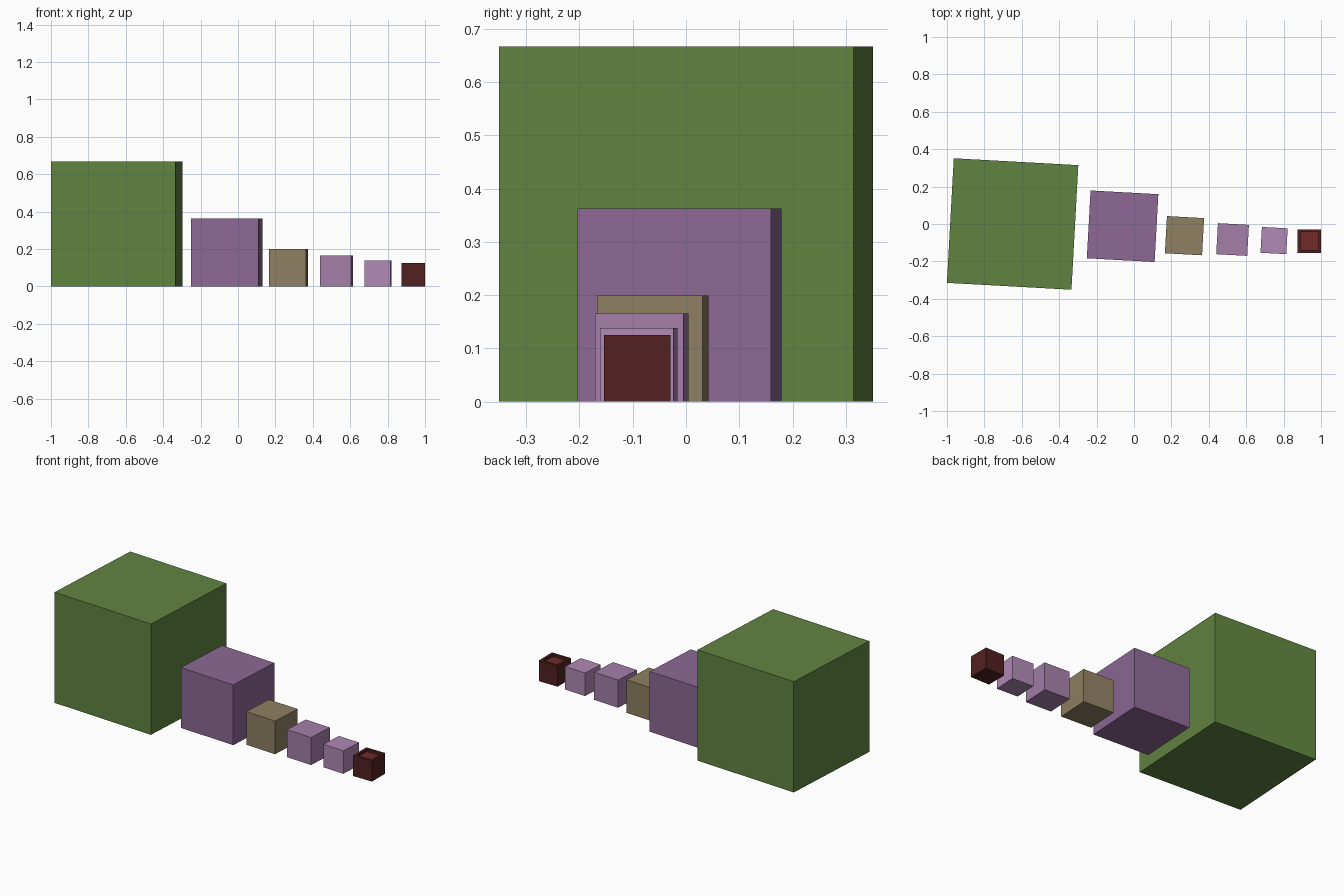
import bpy, bmesh, math
from mathutils import Matrix

if "Cube" in bpy.data.objects:
    bpy.data.objects.remove(bpy.data.objects["Cube"])


def material(name, rgb):
    # 8-bit display colour to linear
    lin = [((c / 255 + 0.055) / 1.055) ** 2.4 for c in rgb]
    m = bpy.data.materials.new(name)
    m.diffuse_color = (*lin, 1)
    m.use_nodes = True
    m.node_tree.nodes["Principled BSDF"].inputs["Base Color"].default_value = m.diffuse_color
    return m


def cube(name, size, x, y, angle, mats, recess=None):
    bm = bmesh.new()
    bmesh.ops.create_cube(bm, size=size)
    if recess:
        rim, depth = recess
        top = max(bm.faces, key=lambda f: f.calc_center_median().z)
        bmesh.ops.inset_individual(bm, faces=[top], thickness=rim)
        floor = bmesh.ops.extrude_discrete_faces(bm, faces=[top])["faces"][0]
        bmesh.ops.translate(bm, verts=floor.verts, vec=(0, 0, -depth))
        floor.material_index = 1
    bmesh.ops.rotate(bm, verts=bm.verts, cent=(0, 0, 0),
                     matrix=Matrix.Rotation(math.radians(angle), 3, 'Z'))
    bmesh.ops.translate(bm, verts=bm.verts, vec=(x, y, size / 2))
    me = bpy.data.meshes.new(name)
    bm.to_mesh(me)
    bm.free()
    for m in mats:
        me.materials.append(m)
    ob = bpy.data.objects.new(name, me)
    bpy.context.collection.objects.link(ob)


# Row of shrinking blocks, slightly turned
blocks = [
    ("green_block", 0.667, -0.649, 0.0, (97, 132, 65)),
    ("purple_block", 0.363, -0.061, -0.012, (141, 105, 149)),
    ("tan_block", 0.199, 0.270, -0.0625, (142, 128, 98)),
    ("mauve_block", 0.166, 0.527, -0.083, (165, 127, 170)),
    ("lilac_block", 0.138, 0.749, -0.0885, (177, 137, 182)),
]
for name, size, x, y, rgb in blocks:
    cube(name, size, x, y, -3.15, [material(name + "_colour", rgb)])

# Smallest block with a shallow recess in its top
cube("dark_red_block", 0.125, 0.9375, -0.0915, 0,
     [material("dark_red", (82, 33, 32)), material("recess_red", (112, 44, 42))],
     recess=(0.021, 0.015))
